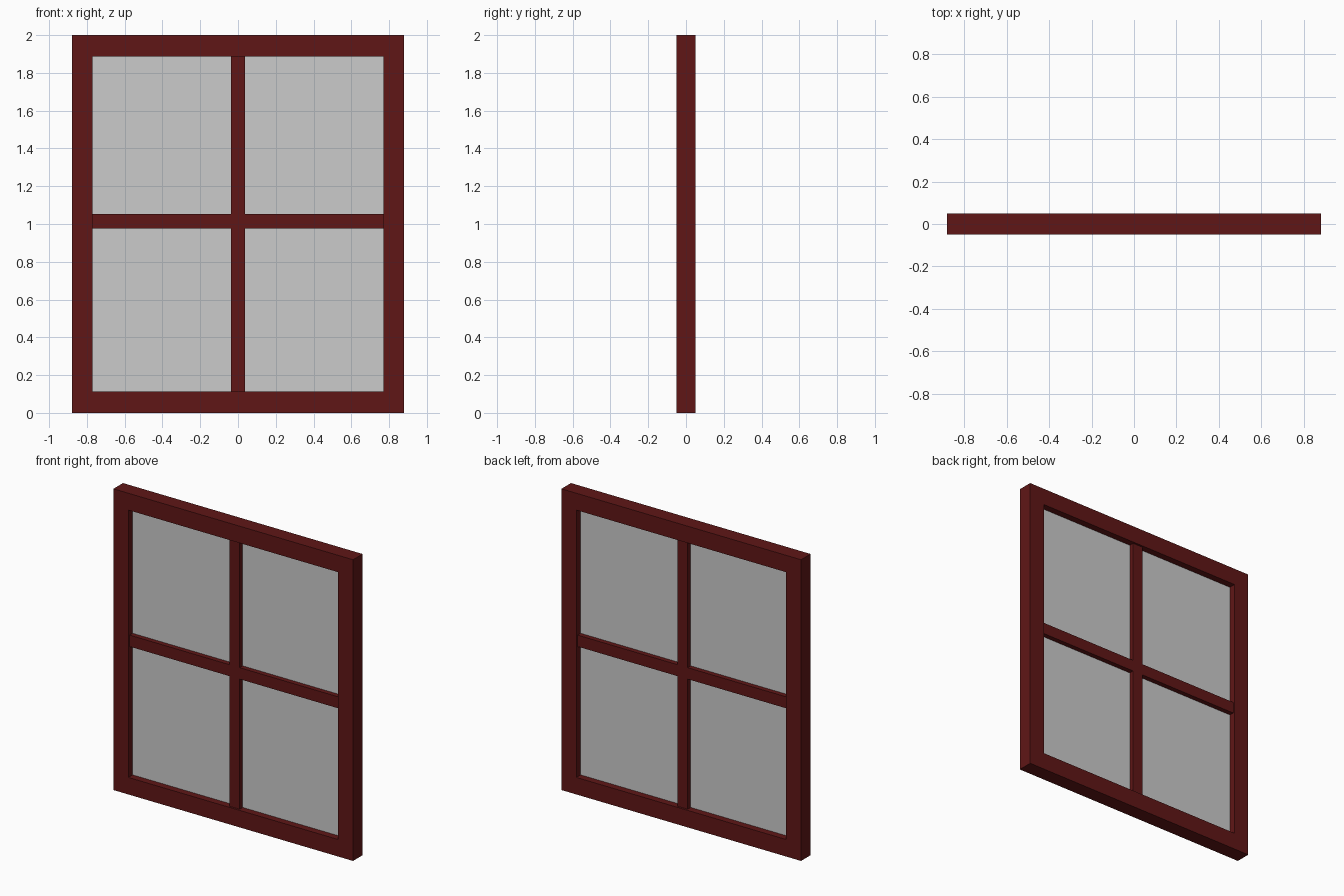
import bpy, bmesh

if "Cube" in bpy.data.objects:
    bpy.data.objects.remove(bpy.data.objects["Cube"])

W, H = 0.88, 2.0          # half width and full height
IX, IZ0, IZ1 = 0.77, 0.113, 1.888   # opening
DEPTH = 0.05              # half depth of frame
BAR, BAR_D = 0.038, 0.037  # half width and half depth of glazing bars
BAR_Z = 1.015
GLASS_D = 0.005

wood = bpy.data.materials.new("dark_red_wood")
wood.diffuse_color = (0.115, 0.008, 0.008, 1)
wood.use_nodes = True
wood.node_tree.nodes["Principled BSDF"].inputs["Base Color"].default_value = wood.diffuse_color


def finish(bm, name, mat=None):
    bmesh.ops.recalc_face_normals(bm, faces=bm.faces)
    me = bpy.data.meshes.new(name)
    bm.to_mesh(me)
    bm.free()
    ob = bpy.data.objects.new(name, me)
    bpy.context.collection.objects.link(ob)
    if mat:
        me.materials.append(mat)
    return ob


def box(name, x0, x1, z0, z1, d, mat=None):
    bm = bmesh.new()
    bmesh.ops.create_cube(bm, size=1)
    for v in bm.verts:
        v.co = ((x0 + x1) / 2 + v.co.x * (x1 - x0), v.co.y * 2 * d,
                (z0 + z1) / 2 + v.co.z * (z1 - z0))
    return finish(bm, name, mat)


# outer frame: mitred ring extruded through its depth
bm = bmesh.new()
outer = [(-W, 0), (W, 0), (W, H), (-W, H)]
inner = [(-IX, IZ0), (IX, IZ0), (IX, IZ1), (-IX, IZ1)]
o = [bm.verts.new((x, -DEPTH, z)) for x, z in outer]
n = [bm.verts.new((x, -DEPTH, z)) for x, z in inner]
for i in range(4):
    j = (i + 1) % 4
    bm.faces.new((o[i], o[j], n[j], n[i]))
ext = bmesh.ops.extrude_face_region(bm, geom=bm.faces[:], use_keep_orig=True)
for g in ext["geom"]:
    if isinstance(g, bmesh.types.BMVert):
        g.co.y = DEPTH
finish(bm, "window_frame", wood)

# glazing bars: one upright, two crosspieces butted against it
box("upright_bar", -BAR, BAR, IZ0, IZ1, BAR_D, wood)
sides = (("left", -IX, -BAR), ("right", BAR, IX))
for side, x0, x1 in sides:
    box(f"crossbar_{side}", x0, x1, BAR_Z - BAR, BAR_Z + BAR, BAR_D, wood)

# four glass panes
for side, x0, x1 in sides:
    for level, z0, z1 in (("lower", IZ0, BAR_Z - BAR), ("upper", BAR_Z + BAR, IZ1)):
        box(f"glass_pane_{level}_{side}", x0, x1, z0, z1, GLASS_D)
